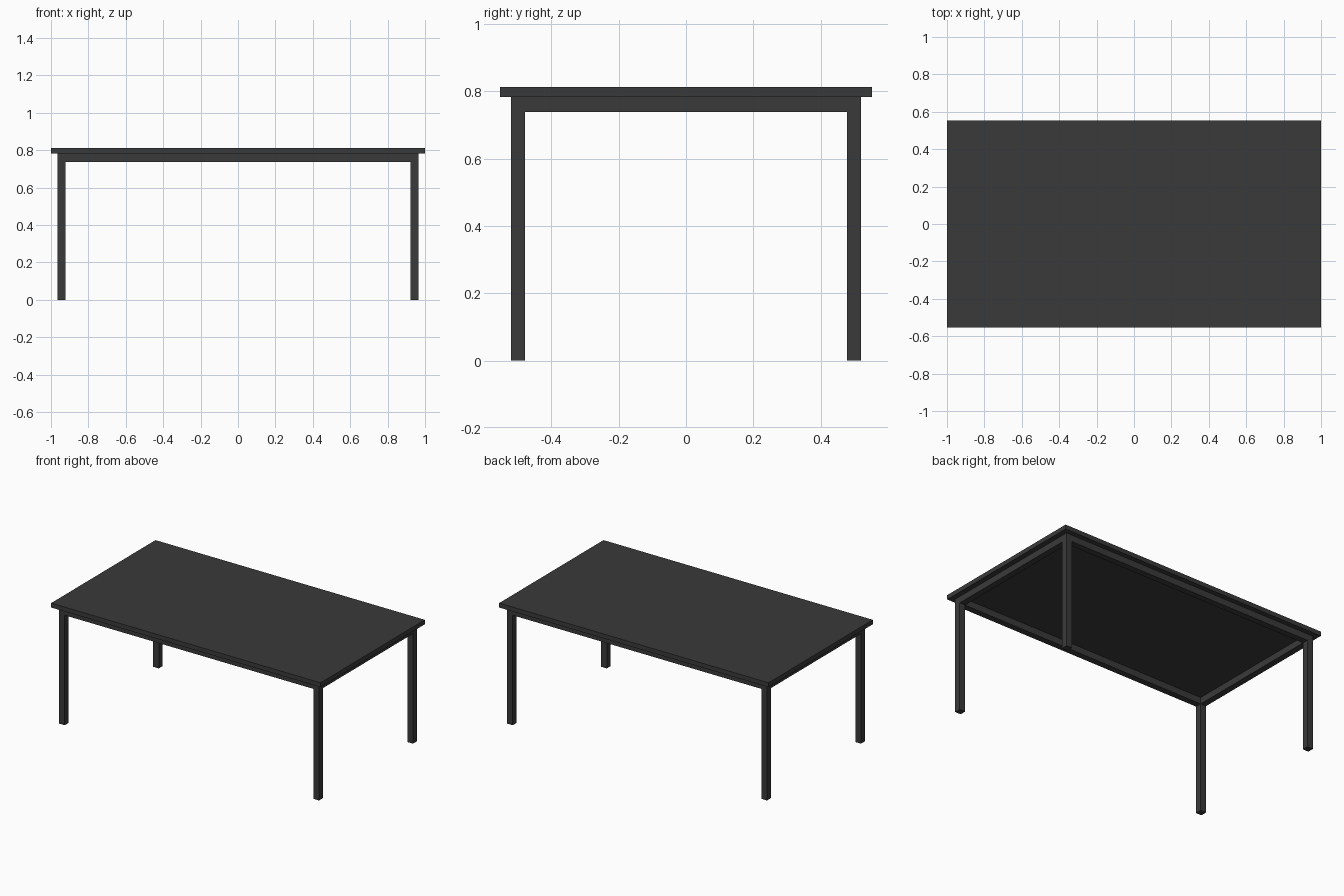
import bpy

cube = bpy.data.objects.get("Cube")
if cube:
    bpy.data.objects.remove(cube, do_unlink=True)

# One dark grey finish for the whole table
grey = bpy.data.materials.new("charcoal_grey")
grey.use_nodes = True
colour = (0.042, 0.042, 0.042, 1)
grey.diffuse_color = colour
grey.node_tree.nodes["Principled BSDF"].inputs["Base Color"].default_value = colour


def box(name, centre, size):
    bpy.ops.mesh.primitive_cube_add(size=1, location=centre)
    obj = bpy.context.object
    obj.name = name
    obj.scale = size
    bpy.ops.object.transform_apply(location=False, rotation=False, scale=True)
    obj.data.materials.append(grey)


HALF_DEPTH = 0.553
TOP, UNDERSIDE = 0.812, 0.782
TUBE = 0.042
RAIL_HEIGHT = 0.044
LEG_X, LEG_Y = 0.944, 0.499
RAIL_Z = UNDERSIDE - RAIL_HEIGHT / 2

# Table top
box("table_top", (0, 0, (TOP + UNDERSIDE) / 2),
    (2, 2 * HALF_DEPTH, TOP - UNDERSIDE))

# Legs at the four corners
for sx, side in ((1, "left"), (-1, "right")):
    for sy, end in ((-1, "front"), (1, "back")):
        box(f"{end}_{side}_leg", (sx * LEG_X, sy * LEG_Y, UNDERSIDE / 2),
            (TUBE, TUBE, UNDERSIDE))

# Rails between the legs, flush with their outer faces
for sy, end in ((-1, "front"), (1, "back")):
    box(f"{end}_rail", (0, sy * LEG_Y, RAIL_Z),
        (2 * LEG_X - TUBE, TUBE, RAIL_HEIGHT))
for sx, side in ((1, "left"), (-1, "right")):
    box(f"{side}_rail", (sx * LEG_X, 0, RAIL_Z),
        (TUBE, 2 * LEG_Y - TUBE, RAIL_HEIGHT))
